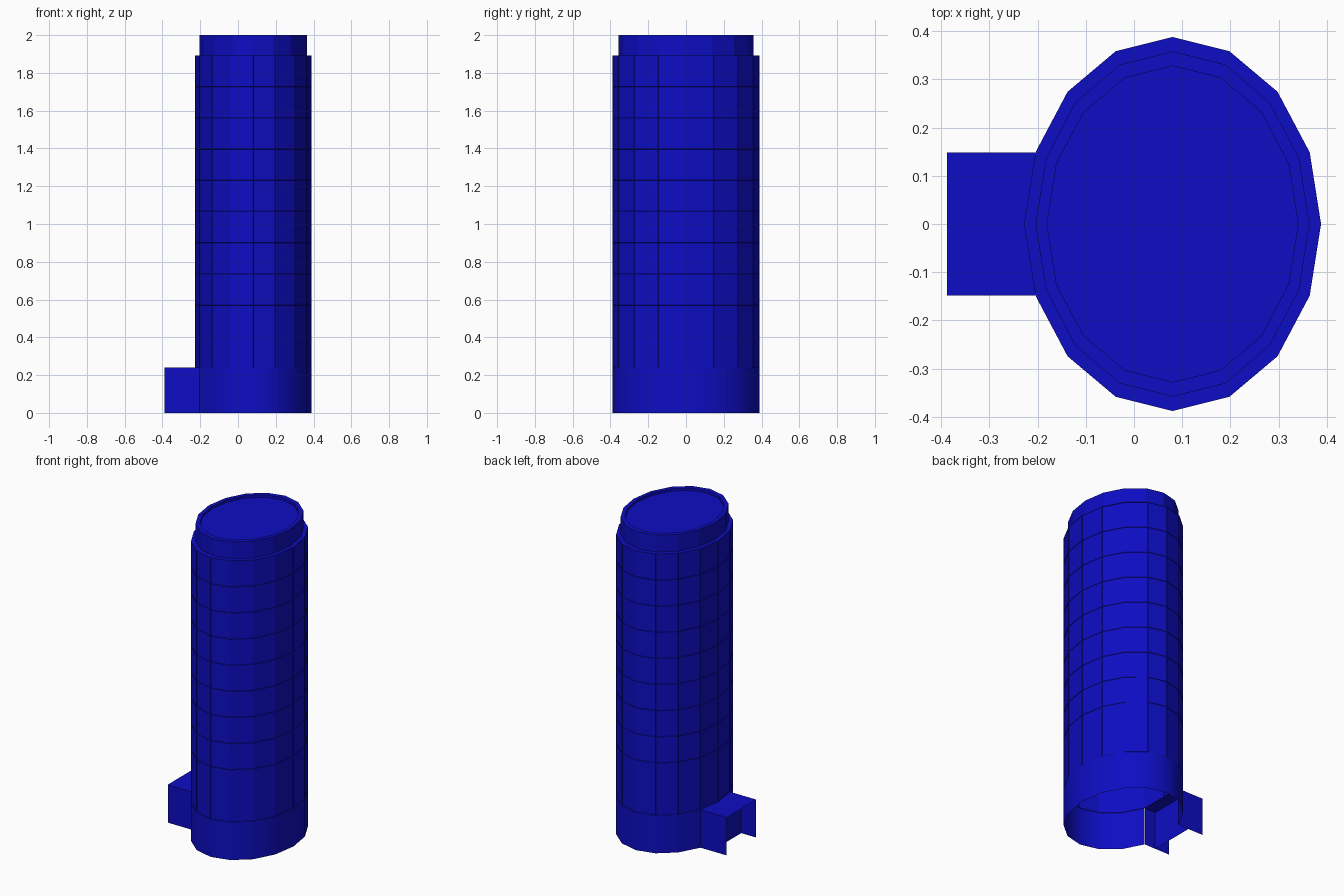
import bpy, bmesh
from math import cos, sin, tau

if "Cube" in bpy.data.objects:
    bpy.data.objects.remove(bpy.data.objects["Cube"])

CX, RX, RY, SIDES = 0.08, 0.308, 0.388, 16
BASE_Z, BODY_Z, TOP_Z = 0.24, 1.893, 2.0

blue = bpy.data.materials.new("deep_blue")
blue.diffuse_color = (0.004, 0.004, 0.55, 1)
blue.use_nodes = True
blue.node_tree.nodes["Principled BSDF"].inputs["Base Color"].default_value = blue.diffuse_color


def finish(name, bm, smooth=False):
    me = bpy.data.meshes.new(name)
    bm.to_mesh(me)
    bm.free()
    me.materials.append(blue)
    for p in me.polygons:
        p.use_smooth = smooth
    ob = bpy.data.objects.new(name, me)
    bpy.context.collection.objects.link(ob)
    return ob


def loft(profile, cap=False):
    """Oval shell through (inset from the outer wall, height) points."""
    bm = bmesh.new()
    rings = []
    for inset, z in profile:
        k = 1 - inset / RY
        rings.append([bm.verts.new((CX + RX * k * cos(tau * i / SIDES),
                                    RY * k * sin(tau * i / SIDES), z))
                      for i in range(SIDES)])
    for a, b in zip(rings, rings[1:]):
        for i in range(SIDES):
            j = (i + 1) % SIDES
            bm.faces.new((a[i], a[j], b[j], b[i]))
    if cap:
        bm.faces.new(rings[-1])
    bm.normal_update()
    return bm


# Smooth ground-floor wall, open underneath and where the porch joins
base = loft([(0, 0), (0, BASE_Z)])
bmesh.ops.delete(base, geom=[f for f in base.faces if f.calc_center_median().x < -0.2],
                 context='FACES')
finish("base_wall", base, smooth=True)

# Upper storeys: a tall first storey, then equal ones, with slightly sunk panels
storey = (BODY_Z - BASE_Z) / 10
levels = [BASE_Z] + [BASE_Z + storey * n for n in range(2, 11)]
body = loft([(0, z) for z in levels])
bmesh.ops.inset_individual(body, faces=body.faces[:], thickness=0.002, depth=-0.002)
finish("storey_panels", body)

# Ledge, parapet and sunken roof
finish("roof_parapet", loft([(0, BODY_Z), (0.03, BODY_Z), (0.03, TOP_Z),
                             (0.06, TOP_Z), (0.06, TOP_Z - 0.015)], cap=True))

# Entrance porch: roof, two sides and a recessed door wall, open at the end and below
X_OUT, X_DOOR, X_IN, W = -0.388, -0.283, -0.205, 0.148
porch = bmesh.new()


def quad(*pts):
    porch.faces.new([porch.verts.new(p) for p in pts])


quad((X_OUT, -W, BASE_Z), (X_IN, -W, BASE_Z), (X_IN, W, BASE_Z), (X_OUT, W, BASE_Z))
for s in (-1, 1):
    pts = [(X_OUT, s * W, 0), (X_IN, s * W, 0), (X_IN, s * W, BASE_Z), (X_OUT, s * W, BASE_Z)]
    quad(*(pts if s < 0 else pts[::-1]))
quad((X_DOOR, W, 0), (X_DOOR, -W, 0), (X_DOOR, -W, BASE_Z), (X_DOOR, W, BASE_Z))
finish("entrance_porch", porch)
